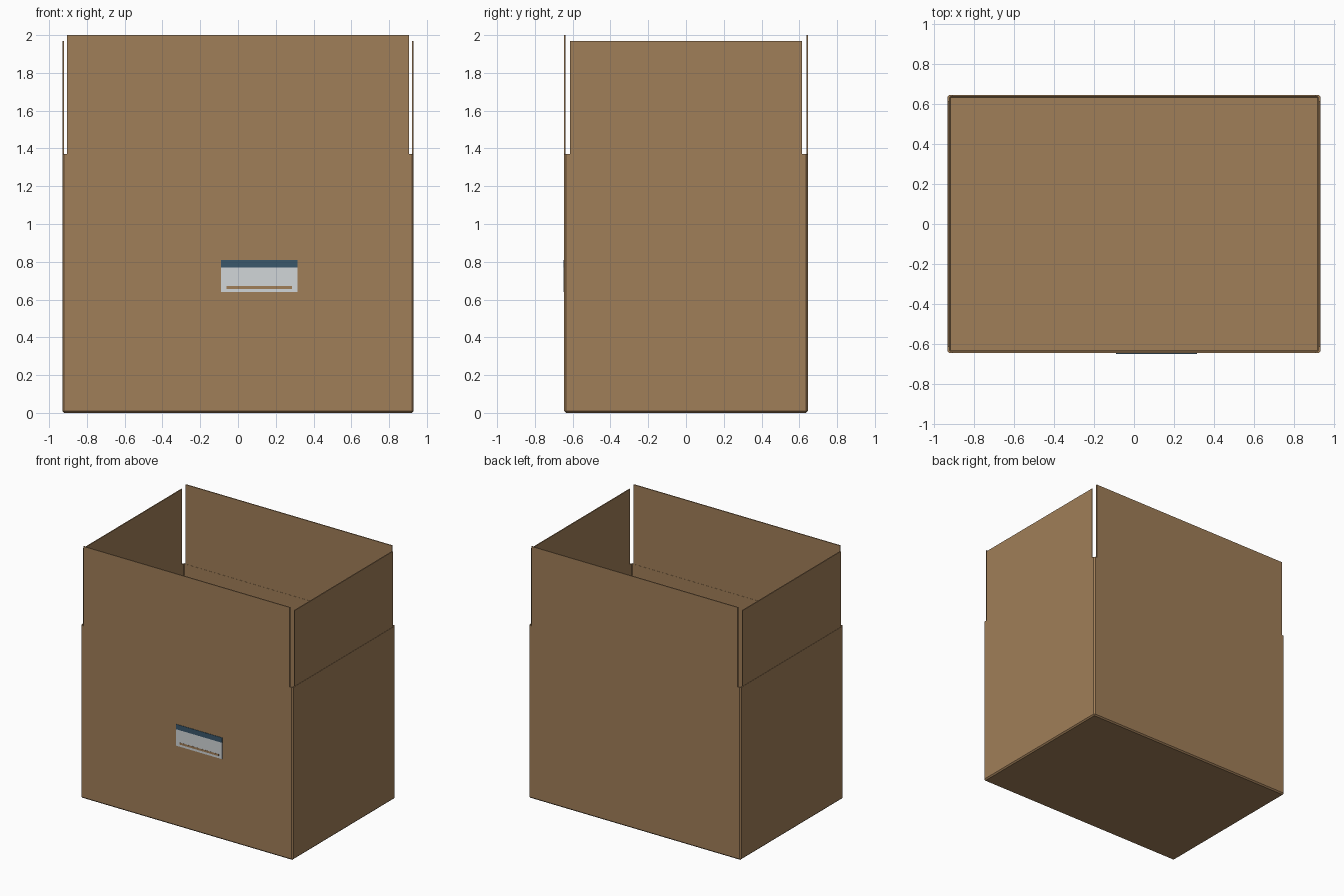
import bpy
import bmesh

cube = bpy.data.objects.get("Cube")
if cube:
    bpy.data.objects.remove(cube, do_unlink=True)


def material(name, rgb):
    mat = bpy.data.materials.new(name)
    mat.use_nodes = True
    mat.diffuse_color = (*rgb, 1)
    mat.node_tree.nodes["Principled BSDF"].inputs["Base Color"].default_value = (*rgb, 1)
    return mat


cardboard = material("cardboard brown", (0.352, 0.209, 0.098))
paper = material("label white", (0.64, 0.67, 0.69))
ink = material("label blue", (0.042, 0.095, 0.147))

HALF_X, HALF_Y, WALL_TOP, BOARD = 0.93, 0.645, 1.37, 0.01


def box(name, low, high, mat, open_top=False, bevel=0):
    """Axis-aligned box between two corners."""
    bm = bmesh.new()
    bmesh.ops.create_cube(bm, size=1)
    for v in bm.verts:
        v.co = [lo + (c + 0.5) * (hi - lo) for c, lo, hi in zip(v.co, low, high)]
    if open_top:
        top = [f for f in bm.faces if f.normal.z > 0.9]
        bmesh.ops.delete(bm, geom=top, context="FACES")
    if bevel:
        folds = [e for e in bm.edges if len(e.link_faces) == 2]
        bmesh.ops.bevel(bm, geom=folds, offset=bevel, segments=1, affect="EDGES")
    mesh = bpy.data.meshes.new(name)
    bm.to_mesh(mesh)
    bm.free()
    mesh.materials.append(mat)
    obj = bpy.data.objects.new(name, mesh)
    bpy.context.collection.objects.link(obj)
    return obj


# Open carton body with slightly creased folds
body = box("carton_body", (-HALF_X, -HALF_Y, 0), (HALF_X, HALF_Y, WALL_TOP),
           cardboard, open_top=True, bevel=0.01)
board = body.modifiers.new("board thickness", "SOLIDIFY")
board.thickness = BOARD
board.offset = -1

# Upright flaps: the long pair is a little taller than the short pair
for side, sign in (("front", -1), ("back", 1)):
    ys = sorted((sign * HALF_Y, sign * (HALF_Y - 0.008)))
    box(side + "_flap", (-0.905, ys[0], WALL_TOP), (0.905, ys[1], 2), cardboard)
for side, sign in (("right", -1), ("left", 1)):
    xs = sorted((sign * 0.928, sign * 0.92))
    box(side + "_flap", (xs[0], -0.615, WALL_TOP), (xs[1], 0.615, 1.97), cardboard)


# Shipping label: white sheet, blue header and a plain brown strip
def plate(name, x0, x1, z0, z1, depth, mat):
    box(name, (x0, -HALF_Y - depth, z0), (x1, -HALF_Y, z1), mat)


plate("label_sheet", -0.09, 0.315, 0.64, 0.77, 0.003, paper)
plate("label_header", -0.09, 0.315, 0.77, 0.81, 0.003, ink)
plate("label_strip", -0.06, 0.285, 0.657, 0.673, 0.004, cardboard)
